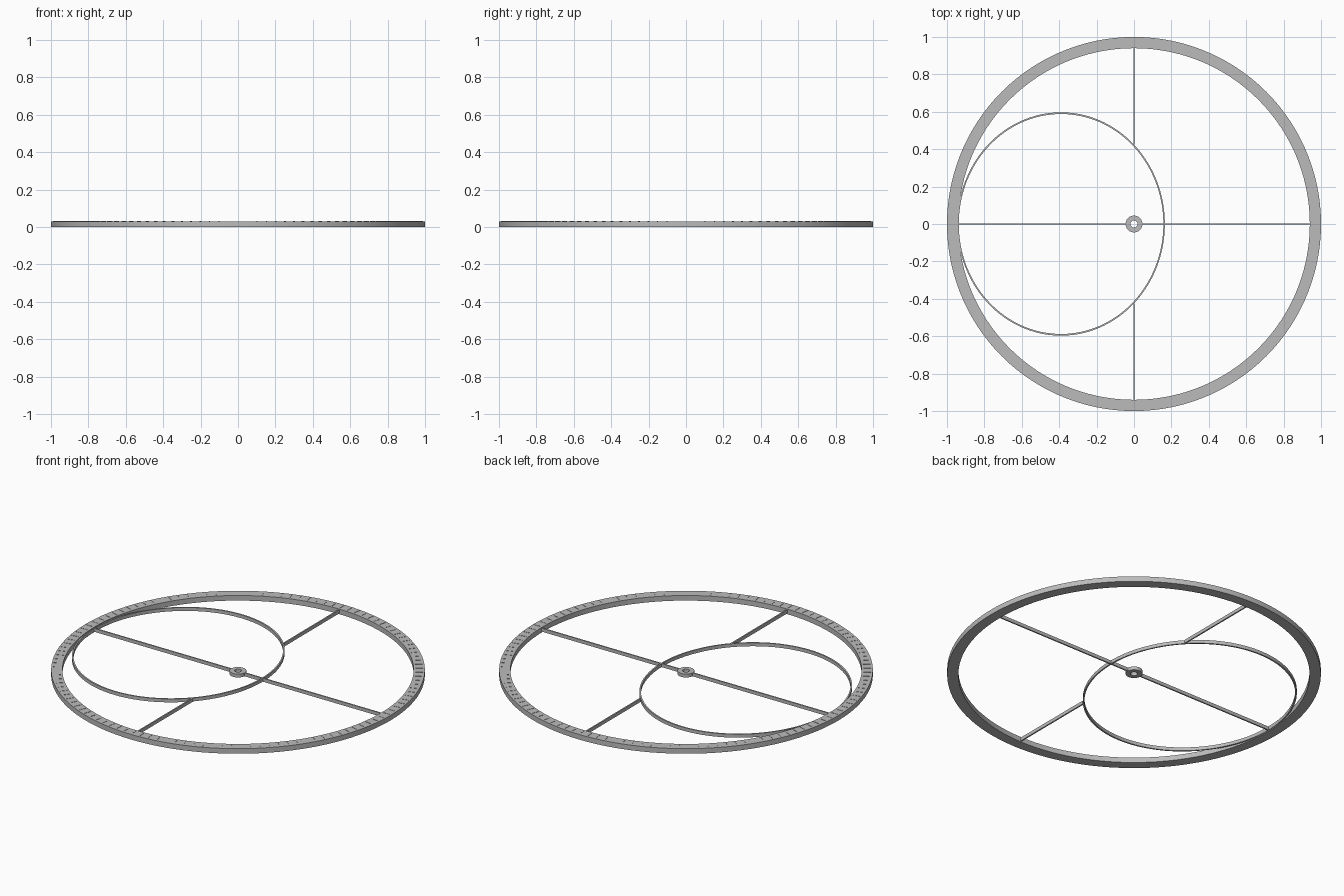
import bpy, bmesh, math

cube = bpy.data.objects.get("Cube")
if cube:
    bpy.data.objects.remove(cube, do_unlink=True)

grey = bpy.data.materials.new("plain grey")
grey.use_nodes = True
colour = (0.5, 0.5, 0.5, 1)
grey.diffuse_color = colour
grey.node_tree.nodes["Principled BSDF"].inputs["Base Color"].default_value = colour

MID = 0.015   # height of the centre plane
STEPS = 120   # divisions around the rim


def finish(name, bm, smooth=False):
    mesh = bpy.data.meshes.new(name)
    bm.to_mesh(mesh)
    bm.free()
    mesh.materials.append(grey)
    obj = bpy.data.objects.new(name, mesh)
    bpy.context.collection.objects.link(obj)
    if smooth:
        bpy.ops.object.select_all(action="DESELECT")
        obj.select_set(True)
        bpy.context.view_layer.objects.active = obj
        bpy.ops.object.shade_smooth_by_angle(angle=math.radians(30))
    return obj


def band(name, outer, inner, height, centre_x=0, steps=STEPS):
    """Flat-topped elliptical ring; outer and inner are (x, y) radii."""
    bm = bmesh.new()
    low, high = MID - height / 2, MID + height / 2
    section = [(outer, low), (outer, high), (inner, high), (inner, low)]
    loops = []
    for i in range(steps):
        a = math.tau * i / steps
        loops.append([bm.verts.new((centre_x + r[0] * math.cos(a), r[1] * math.sin(a), z))
                      for r, z in section])
    for i, here in enumerate(loops):
        there = loops[(i + 1) % steps]
        for k in range(4):
            n = (k + 1) % 4
            bm.faces.new((here[k], there[k], there[n], here[n]))
    bmesh.ops.recalc_face_normals(bm, faces=bm.faces)
    return finish(name, bm, True)


def spoke(name, start, end, angle):
    """Thin upright bar running outwards from the centre."""
    bm = bmesh.new()
    bmesh.ops.create_cube(bm, size=1)
    bmesh.ops.scale(bm, vec=(end - start, 0.008, 0.02), verts=bm.verts)
    bmesh.ops.translate(bm, vec=((start + end) / 2, 0, 0), verts=bm.verts)
    obj = finish(name, bm)
    obj.location.z = MID
    obj.rotation_euler.z = math.radians(angle)


# Rim, offset inner hoop and hub
band("outer_rim", (1, 1), (0.94, 0.94), 0.03)
band("offset_hoop", (0.555, 0.597), (0.547, 0.588), 0.02, centre_x=-0.39)
band("hub", (0.045, 0.045), (0.019, 0.019), 0.02, steps=24)

# Spokes: the side pair reaches the hub, the front and back pair stop at the hoop
spoke("left_spoke", 0.04, 0.945, 0)
spoke("right_spoke", 0.04, 0.945, 180)
spoke("back_spoke", 0.425, 0.945, 90)
spoke("front_spoke", 0.425, 0.945, -90)

# Very fine upright graduation fins on top of the rim
bm = bmesh.new()
for i in range(STEPS):
    a = math.tau * i / STEPS
    bm.faces.new([bm.verts.new((r * math.cos(a), r * math.sin(a), z))
                  for r, z in ((0.95, 0.03), (0.99, 0.03), (0.99, 0.0315), (0.95, 0.0315))])
finish("rim_graduations", bm)
